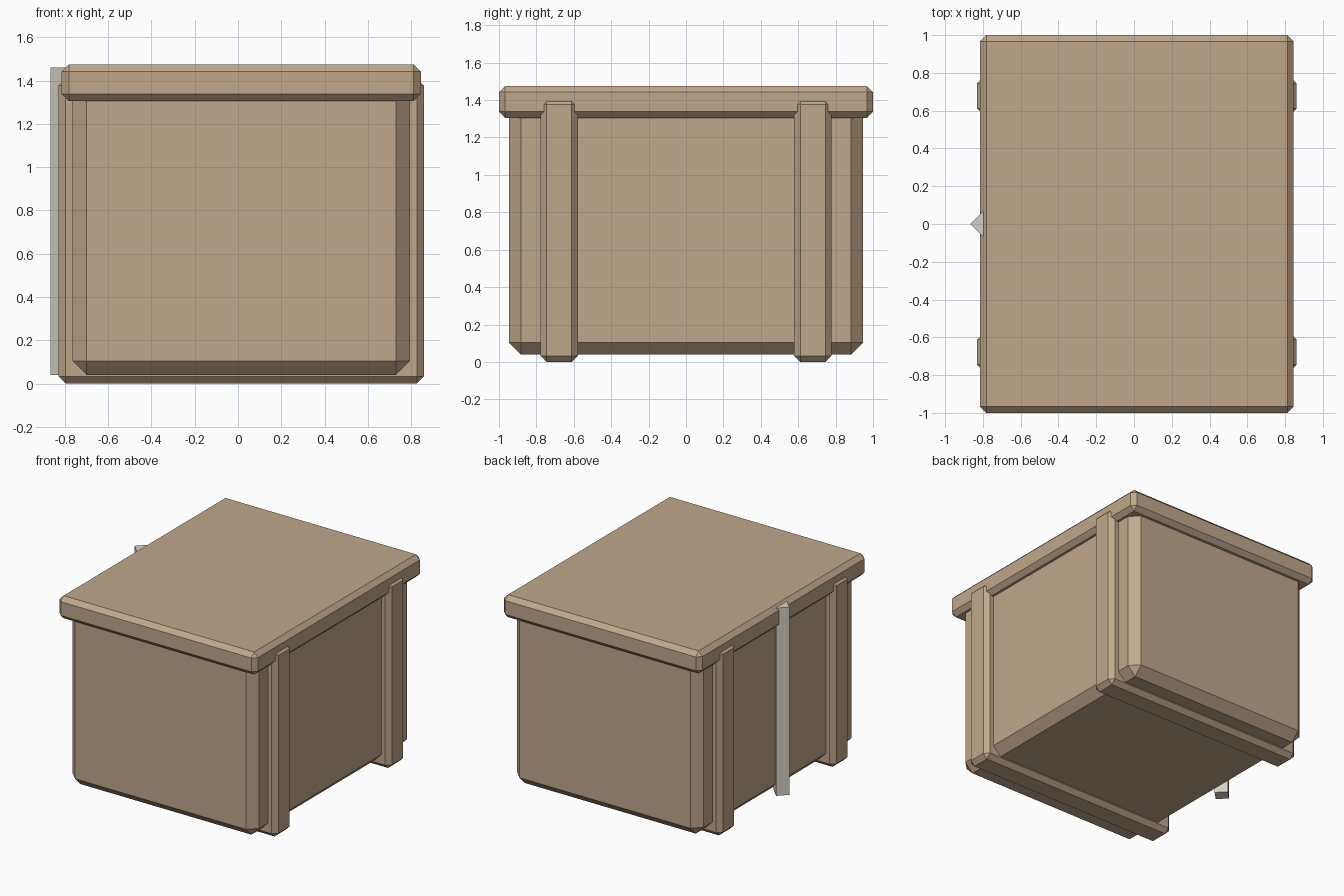
import bpy
import math

if "Cube" in bpy.data.objects:
    bpy.data.objects.remove(bpy.data.objects["Cube"], do_unlink=True)

CENTRE_X = 0.015


def make_material(name, colour):
    mat = bpy.data.materials.new(name)
    mat.use_nodes = True
    mat.diffuse_color = colour
    mat.node_tree.nodes["Principled BSDF"].inputs["Base Color"].default_value = colour
    return mat


def chamfered_box(name, size, y, z_bottom, chamfer, mat):
    """Box centred on the crate's axis, with every edge cut flat."""
    bpy.ops.mesh.primitive_cube_add(size=1, location=(CENTRE_X, y, z_bottom + size[2] / 2))
    obj = bpy.context.object
    obj.name = name
    obj.scale = size
    bpy.ops.object.transform_apply(location=False, rotation=False, scale=True)
    bevel = obj.modifiers.new("Chamfer", "BEVEL")
    bevel.width = chamfer
    bevel.segments = 1
    bevel.limit_method = "NONE"
    obj.data.materials.append(mat)
    return obj


tan = make_material("tan_crate", (0.53, 0.39, 0.26, 1))
pale_grey = make_material("pale_grey_metal", (0.66, 0.63, 0.56, 1))

# Crate body, its top tucked inside the lid
chamfered_box("body", (1.56, 1.895, 1.38), 0, 0.04, 0.065, tan)

# Overhanging lid
chamfered_box("lid", (1.66, 2.0, 0.17), 0, 1.305, 0.033, tan)

# Bands running up both sides and under the floor
for name, side in (("front_band", -1), ("back_band", 1)):
    chamfered_box(name, (1.69, 0.2, 1.41), side * 0.678, 0, 0.033, tan)

# Four-sided upright rod, corner outward, on one side
bpy.ops.mesh.primitive_cylinder_add(
    vertices=4, radius=0.066, depth=1.42, location=(-0.8, 0, 0.75))
rod = bpy.context.object
rod.name = "side_rod"
rod.data.materials.append(pale_grey)
